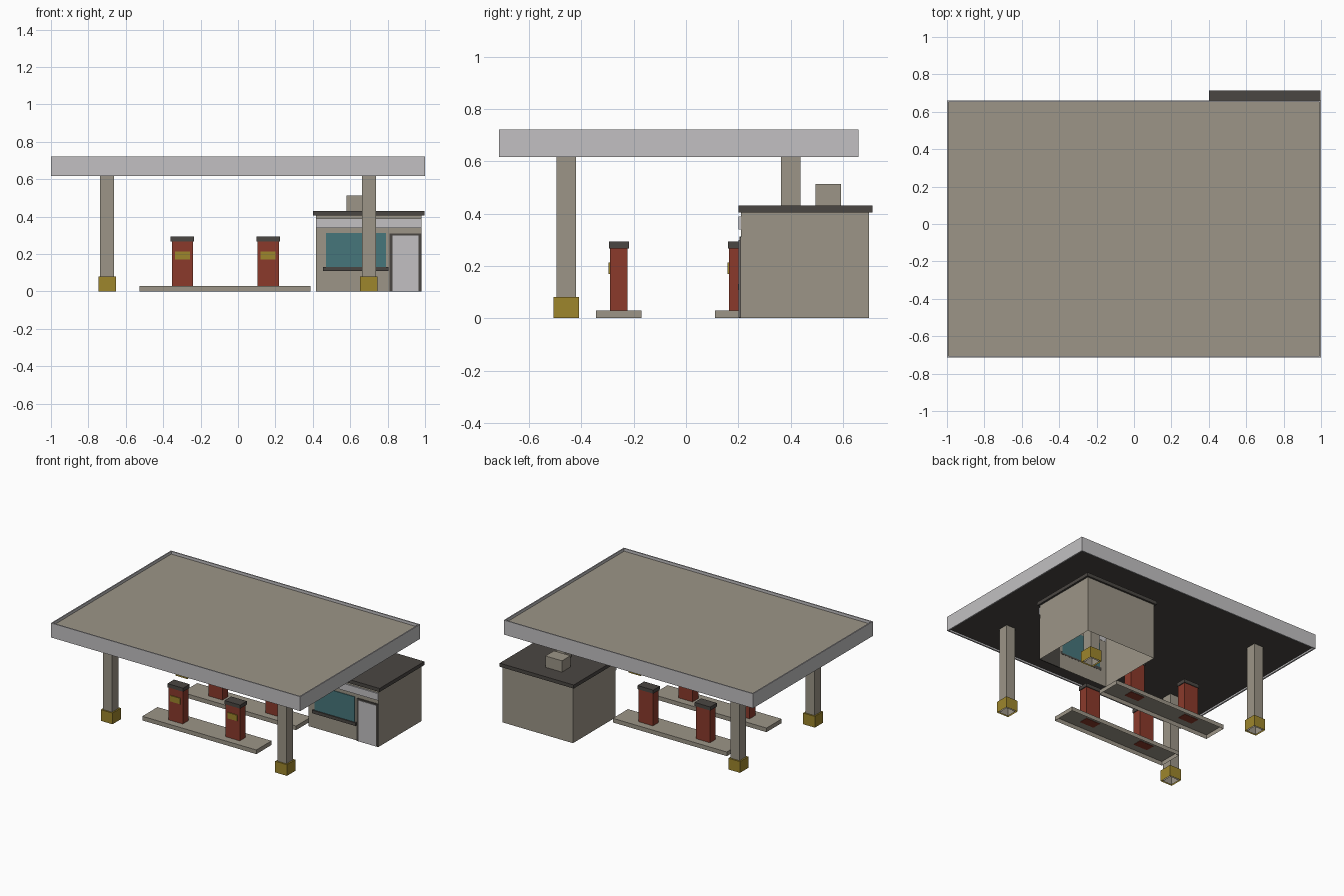
import bpy, bmesh

if "Cube" in bpy.data.objects:
    bpy.data.objects.remove(bpy.data.objects["Cube"])


def material(name, hex_rgb):
    # sRGB hex to linear diffuse colour
    def lin(c):
        c /= 255
        return c / 12.92 if c <= 0.04045 else ((c + 0.055) / 1.055) ** 2.4
    m = bpy.data.materials.new(name)
    m.diffuse_color = [lin((hex_rgb >> s) & 255) for s in (16, 8, 0)] + [1]
    m.use_nodes = True
    m.node_tree.nodes["Principled BSDF"].inputs["Base Color"].default_value = m.diffuse_color
    return m


CONCRETE = material("concrete", 0x9C9587)
WHITE = material("pale_grey", 0xC2C0C2)
YELLOW = material("mustard_yellow", 0x9E862C)
RED = material("brick_red", 0x8B3A2B)
DARK = material("dark_grey", 0x4A4642)
TEAL = material("teal_glass", 0x46767B)


def finish(name, bm, *mats):
    me = bpy.data.meshes.new(name)
    bm.to_mesh(me)
    bm.free()
    for m in mats:
        me.materials.append(m)
    ob = bpy.data.objects.new(name, me)
    bpy.context.collection.objects.link(ob)
    return ob


def box_bm(x0, x1, y0, y1, z0, z1):
    bm = bmesh.new()
    bmesh.ops.create_cube(bm, size=1)
    for v in bm.verts:
        v.co.x = x1 if v.co.x > 0 else x0
        v.co.y = y1 if v.co.y > 0 else y0
        v.co.z = z1 if v.co.z > 0 else z0
    bm.normal_update()
    return bm


def box(name, mat, x0, x1, y0, y1, z0, z1, open_bottom=False):
    bm = box_bm(x0, x1, y0, y1, z0, z1)
    if open_bottom:
        low = [f for f in bm.faces if f.normal.z < -0.5]
        bmesh.ops.delete(bm, geom=low, context='FACES')
    return finish(name, bm, mat)


def post(name, mat, x, y, wx, wy, z0, z1, open_bottom=False):
    return box(name, mat, x - wx / 2, x + wx / 2, y - wy / 2, y + wy / 2, z0, z1, open_bottom)


# Canopy: pale fascia, recessed concrete top and dark soffit
bm = box_bm(-1, 1, -0.715, 0.66, 0.617, 0.722)
bm.faces.ensure_lookup_table()
for sign, rim, depth, idx in ((1, 0.012, 0.02, 1), (-1, 0.015, 0.012, 2)):
    face = next(f for f in bm.faces if f.normal.z * sign > 0.5)
    bmesh.ops.inset_region(bm, faces=[face], thickness=rim)
    ext = bmesh.ops.extrude_discrete_faces(bm, faces=[face])["faces"][0]
    for v in ext.verts:
        v.co.z -= sign * depth
    ext.material_index = idx
    bm.normal_update()
finish("canopy", bm, WHITE, CONCRETE, DARK)

# Canopy columns with yellow guards
for x in (-0.7, 0.7):
    for y in (-0.458, 0.4):
        post("column", CONCRETE, x, y, 0.073, 0.075, 0, 0.629, True)
        post("column_guard", YELLOW, x, y, 0.094, 0.096, 0, 0.081, True)

# Pump islands with two pumps each
for y in (-0.257, 0.198):
    box("pump_island", CONCRETE, -0.527, 0.388, y - 0.087, y + 0.087, 0, 0.03, True)
    for x in (-0.297, 0.161):
        post("pump_body", RED, x, y, 0.114, 0.066, 0.028, 0.268)
        post("pump_cap", DARK, x, y, 0.126, 0.076, 0.267, 0.293)
        box("pump_display", YELLOW, x - 0.04, x + 0.04, y - 0.039, y - 0.032, 0.17, 0.213)

# Shop building
box("shop_walls", CONCRETE, 0.417, 0.982, 0.21, 0.7, 0, 0.41, True)
box("shop_roof", DARK, 0.402, 0.996, 0.2, 0.713, 0.405, 0.431)
box("roof_unit", CONCRETE, 0.58, 0.713, 0.495, 0.593, 0.43, 0.513)
box("sign_band", WHITE, 0.417, 0.982, 0.2, 0.211, 0.34, 0.39)
box("shop_window", TEAL, 0.47, 0.79, 0.205, 0.211, 0.12, 0.313)
box("window_sill", DARK, 0.455, 0.805, 0.198, 0.211, 0.108, 0.131)
box("door_frame", DARK, 0.81, 0.981, 0.204, 0.211, 0, 0.31)
box("door", WHITE, 0.826, 0.966, 0.201, 0.209, 0.002, 0.299)
